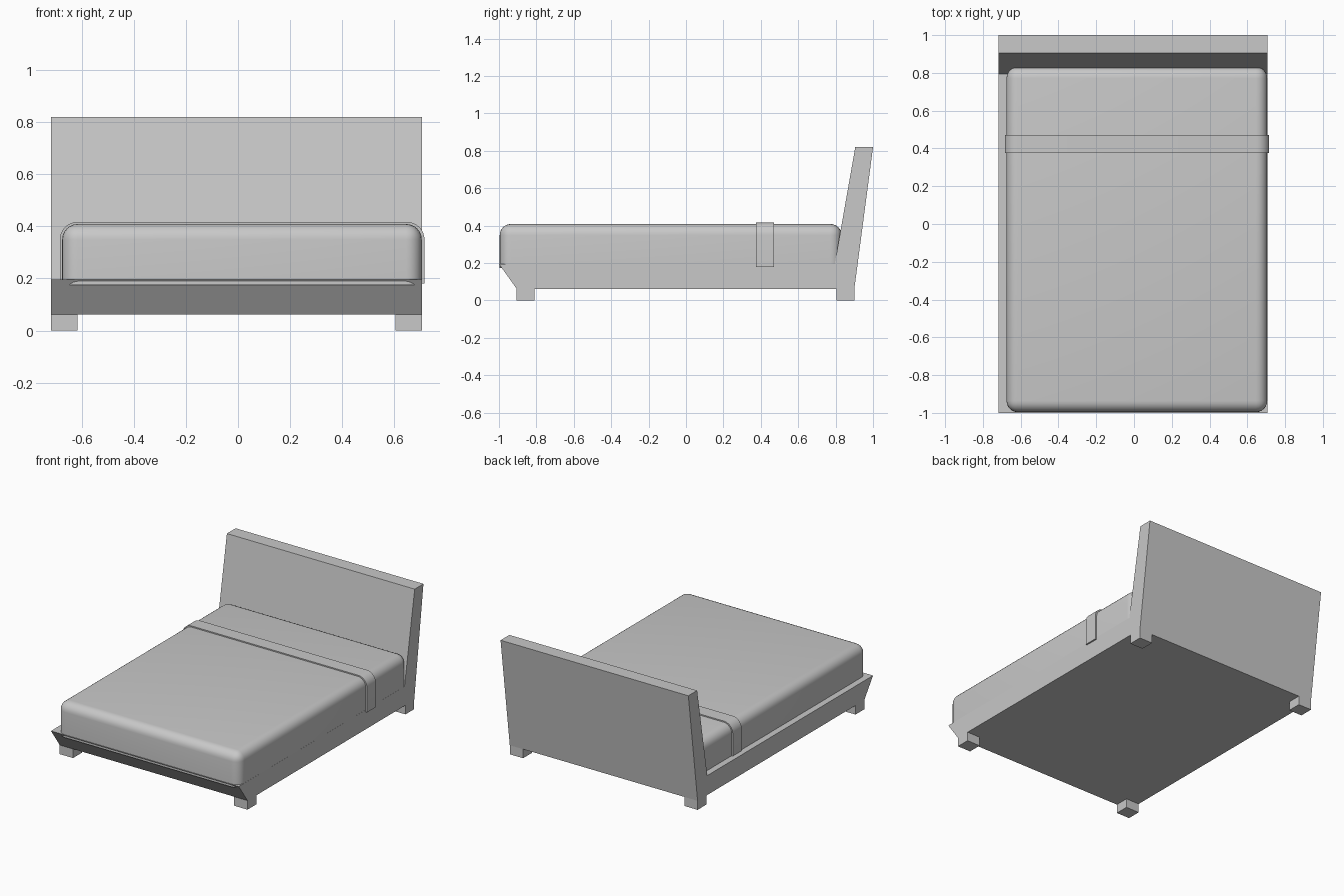
import bpy, bmesh, math

cube = bpy.data.objects.get("Cube")
if cube:
    bpy.data.objects.remove(cube, do_unlink=True)

GREY = (0.58, 0.58, 0.58, 1)
grey = bpy.data.materials.new("light grey")
grey.diffuse_color = GREY
grey.use_nodes = True
grey.node_tree.nodes["Principled BSDF"].inputs["Base Color"].default_value = GREY

X0, X1 = -0.718, 0.706          # frame sides
FOOT_Z = 0.062                  # underside of the frame


def finish(name, bm):
    bmesh.ops.recalc_face_normals(bm, faces=bm.faces)
    mesh = bpy.data.meshes.new(name)
    bm.to_mesh(mesh)
    bm.free()
    obj = bpy.data.objects.new(name, mesh)
    bpy.context.collection.objects.link(obj)
    mesh.materials.append(grey)
    return obj


def extrude_profile(name, start, vector):
    """Closed prism from a list of 3D profile points."""
    bm = bmesh.new()
    face = bm.faces.new([bm.verts.new(p) for p in start])
    new = bmesh.ops.extrude_face_region(bm, geom=[face])["geom"]
    bmesh.ops.translate(bm, vec=vector,
                        verts=[v for v in new if isinstance(v, bmesh.types.BMVert)])
    return finish(name, bm)


def box(name, x0, x1, y0, y1, z0, z1, radius=0):
    """Box whose edges, except those round the base, can be rounded."""
    bm = bmesh.new()
    bmesh.ops.create_cube(bm, size=1)
    for v in bm.verts:
        v.co = (x1 if v.co.x > 0 else x0, y1 if v.co.y > 0 else y0, z1 if v.co.z > 0 else z0)
    if radius:
        edges = [e for e in bm.edges if max(v.co.z for v in e.verts) > z0 + 0.001]
        bmesh.ops.bevel(bm, geom=edges, offset=radius, segments=6, profile=0.5,
                        affect='EDGES', clamp_overlap=True)
    return finish(name, bm)


def smooth(obj):
    bpy.ops.object.select_all(action='DESELECT')
    obj.select_set(True)
    bpy.context.view_layer.objects.active = obj
    bpy.ops.object.shade_smooth_by_angle(angle=math.radians(35))


# Frame and leaning headboard share one side profile
side = [(-0.905, FOOT_Z), (-1.0, 0.195), (0.795, 0.195),
        (0.905, 0.82), (1.0, 0.82), (0.9, FOOT_Z)]
extrude_profile("frame_and_headboard", [(X0, y, z) for y, z in side], (X1 - X0, 0, 0))

# Four feet
for end, y0, y1 in (("front", -0.905, -0.81), ("back", 0.805, 0.9)):
    for hand, x0, x1 in (("right", X0, X0 + 0.101), ("left", X1 - 0.101, X1)):
        box(f"{end}_{hand}_foot", x0, x1, y0, y1, 0, FOOT_Z)

# Mattress
smooth(box("mattress", -0.675, 0.7055, -0.996, 0.832, 0.175, 0.409, 0.06))


# Folded band draped over the mattress
def arch(x0, x1, z0, z1, r, n=8):
    pts = [(x0, z0)]
    for cx, a0 in ((x0 + r, math.pi), (x1 - r, math.pi / 2)):
        for i in range(n + 1):
            a = a0 - math.pi / 2 * i / n
            pts.append((cx + r * math.cos(a), z1 - r + r * math.sin(a)))
    return pts + [(x1, z0)]


outer = arch(-0.684, 0.716, 0.18, 0.417, 0.068)
inner = arch(-0.673, 0.703, 0.18, 0.407, 0.058)
smooth(extrude_profile("blanket_band",
                       [(x, 0.375, z) for x, z in outer + inner[::-1]], (0, 0.095, 0)))
